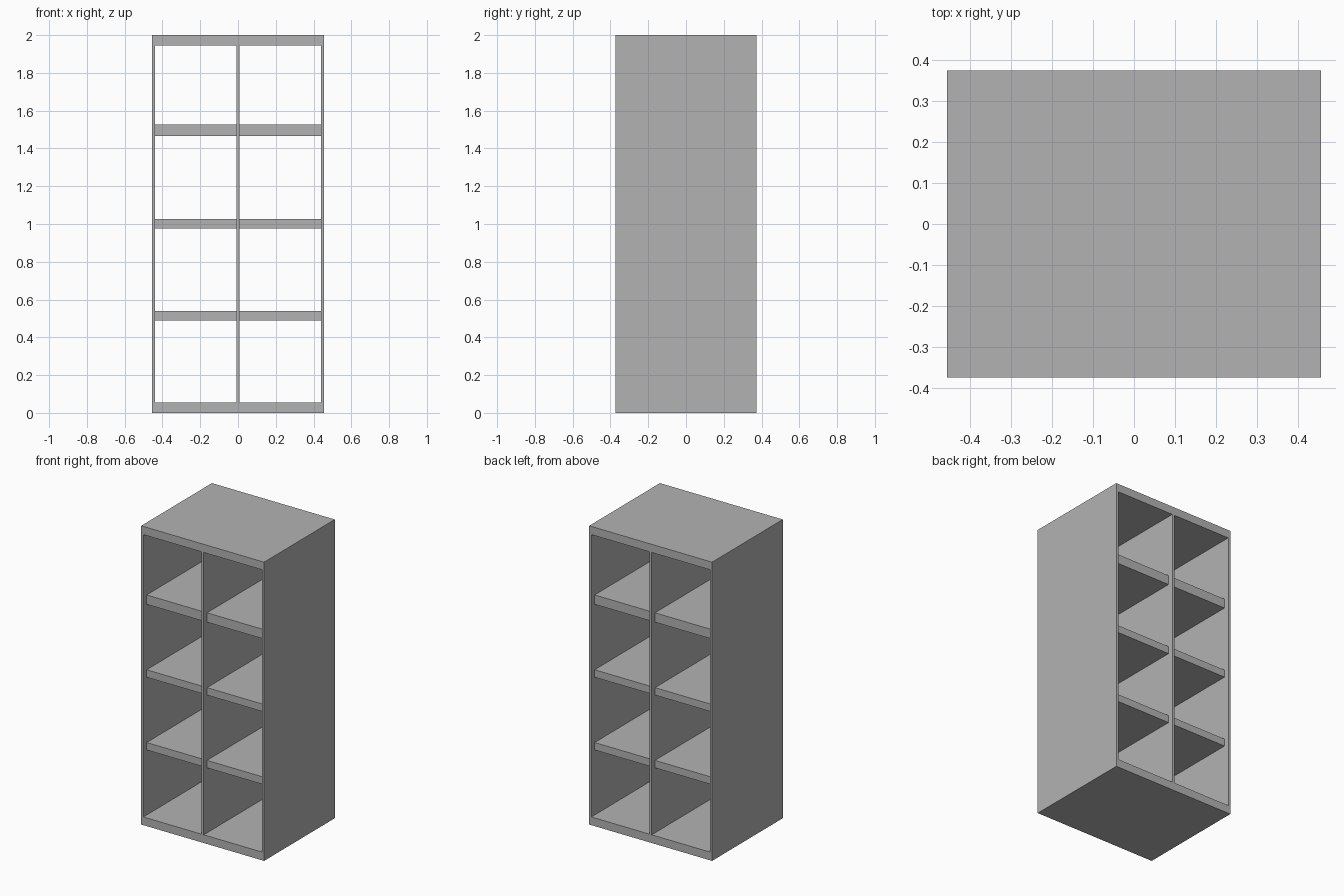
import bpy
import bmesh
from mathutils import Matrix, Vector

default = bpy.data.objects.get("Cube")
if default:
    bpy.data.objects.remove(default, do_unlink=True)

WIDTH, DEPTH, HEIGHT = 0.91, 0.748, 2.0
SIDE, DIVIDER, SLAB = 0.016, 0.016, 0.055
SHELF_INSET = 0.035

grey = bpy.data.materials.new("grey board")
grey.use_nodes = True
colour = (0.45, 0.45, 0.45, 1)
grey.diffuse_color = colour
grey.node_tree.nodes["Principled BSDF"].inputs["Base Color"].default_value = colour


def board(name, low, high):
    """Flat rectangular board between two opposite corners."""
    low, high = Vector(low), Vector(high)
    bm = bmesh.new()
    bmesh.ops.create_cube(bm, size=1, matrix=Matrix.Diagonal((*(high - low), 1)))
    mesh = bpy.data.meshes.new(name)
    bm.to_mesh(mesh)
    bm.free()
    mesh.materials.append(grey)
    obj = bpy.data.objects.new(name, mesh)
    obj.location = (low + high) / 2
    bpy.context.collection.objects.link(obj)


x, y = WIDTH / 2, DEPTH / 2
inner = x - SIDE

# Top and bottom slabs
board("bottom_panel", (-x, -y, 0), (x, y, SLAB))
board("top_panel", (-x, -y, HEIGHT - SLAB), (x, y, HEIGHT))

# Upright boards, open at front and back
board("left_side", (inner, -y, SLAB), (x, y, HEIGHT - SLAB))
board("right_side", (-x, -y, SLAB), (-inner, y, HEIGHT - SLAB))
board("centre_divider", (-DIVIDER / 2, -y, SLAB), (DIVIDER / 2, y, HEIGHT - SLAB))

# Shelves, set back from both open faces
shelf_y = y - SHELF_INSET
levels = {"lower": (0.49, 0.54), "middle": (0.977, 1.027), "upper": (1.465, 1.528)}
for level, (z0, z1) in levels.items():
    board(f"{level}_left_shelf", (DIVIDER / 2, -shelf_y, z0), (inner, shelf_y, z1))
    board(f"{level}_right_shelf", (-inner, -shelf_y, z0), (-DIVIDER / 2, shelf_y, z1))
